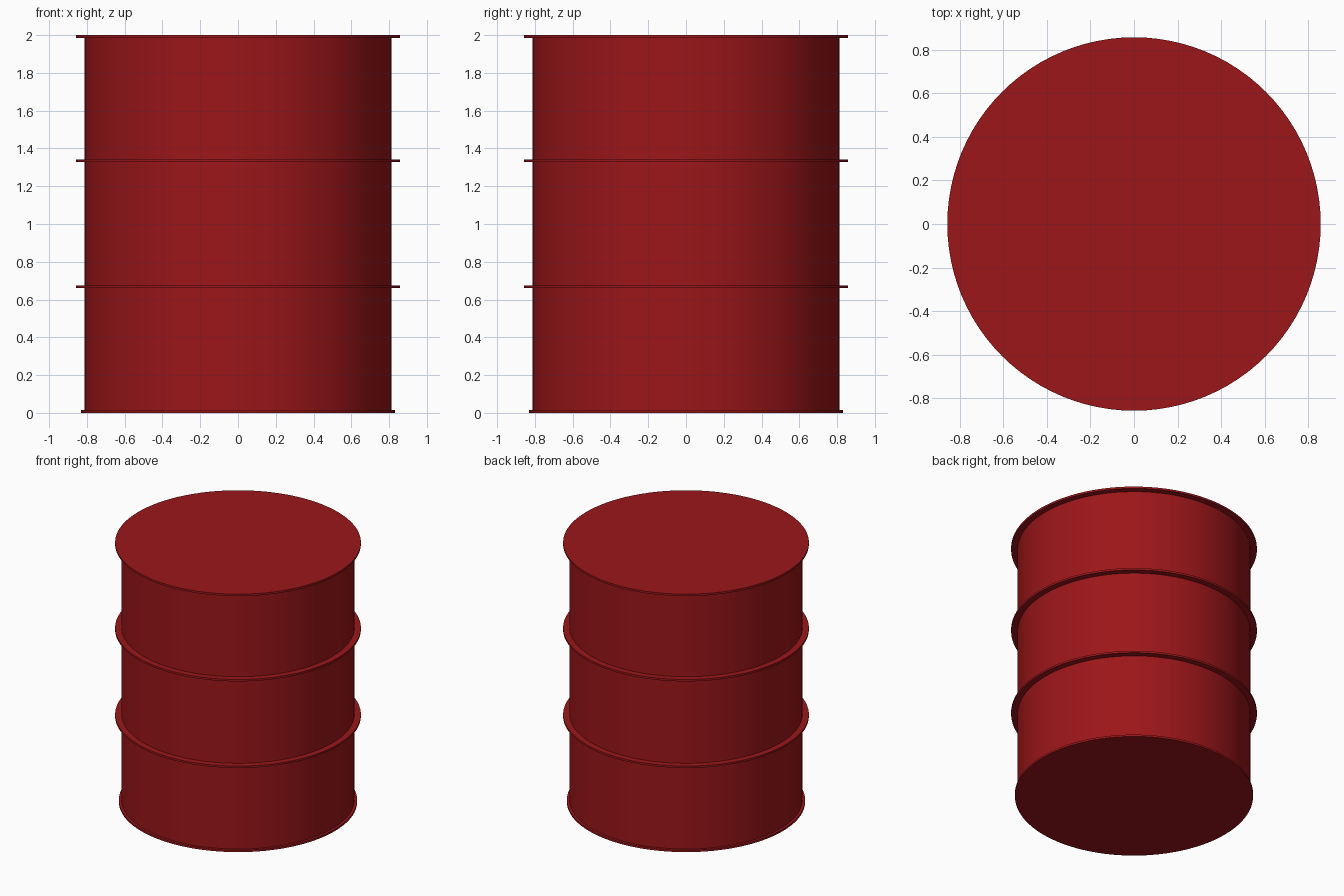
import bpy, math

if "Cube" in bpy.data.objects:
    bpy.data.objects.remove(bpy.data.objects["Cube"])

SIDES = 96
BODY_R, HOOP_R, BASE_R = 0.813, 0.858, 0.832
THICK = 0.015

red = bpy.data.materials.new("barrel_red")
red.diffuse_color = (0.33, 0.008, 0.01, 1)
red.use_nodes = True
red.node_tree.nodes["Principled BSDF"].inputs["Base Color"].default_value = red.diffuse_color


def finish(obj, name):
    obj.name = name
    obj.data.materials.append(red)
    bpy.ops.object.shade_smooth_by_angle(angle=math.radians(30))


def disc(name, radius, z0, z1):
    """Closed cylinder between two heights."""
    bpy.ops.mesh.primitive_cylinder_add(vertices=SIDES, radius=radius, depth=z1 - z0,
                                        location=(0, 0, (z0 + z1) / 2))
    finish(bpy.context.object, name)


def hoop(name, r_in, r_out, z0, z1):
    """Flat ring made by revolving a rectangular section."""
    section = [(r_in, z0), (r_out, z0), (r_out, z1), (r_in, z1)]
    verts, faces = [], []
    for i in range(SIDES):
        a = 2 * math.pi * i / SIDES
        verts += [(r * math.sin(a), r * math.cos(a), z) for r, z in section]
        j = (i + 1) % SIDES
        for k in range(4):
            m = (k + 1) % 4
            faces.append((i * 4 + k, i * 4 + m, j * 4 + m, j * 4 + k))
    mesh = bpy.data.meshes.new(name)
    mesh.from_pydata(verts, [], faces)
    obj = bpy.data.objects.new(name, mesh)
    bpy.context.collection.objects.link(obj)
    bpy.ops.object.select_all(action='DESELECT')
    obj.select_set(True)
    bpy.context.view_layer.objects.active = obj
    finish(obj, name)


# Drum wall, base plate and lid
disc("drum_body", BODY_R, THICK / 2, 2 - THICK / 2)
disc("base_plate", BASE_R, 0, THICK)
disc("lid", HOOP_R, 2 - THICK, 2)

# Two stiffening hoops
for name, z in (("lower_hoop", 0.668), ("upper_hoop", 1.335)):
    hoop(name, BODY_R - 0.01, HOOP_R, z - THICK / 2, z + THICK / 2)
